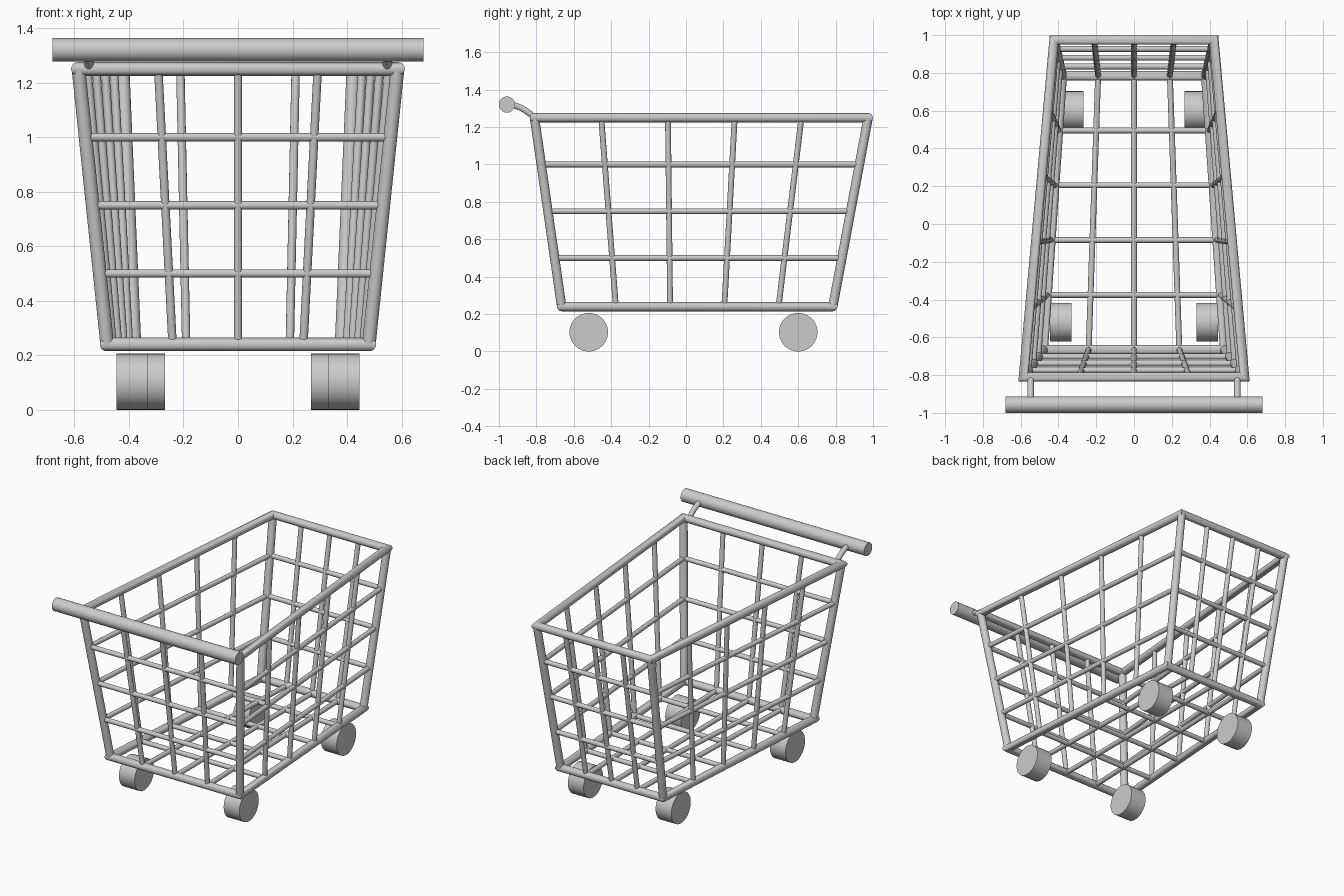
import bpy, bmesh, math
from mathutils import Vector

if "Cube" in bpy.data.objects:
    bpy.data.objects.remove(bpy.data.objects["Cube"])

FRAME_R, WIRE_R = 0.025, 0.0155

# Basket corners: front-left, front-right, back-right, back-left
top = [Vector(p) for p in ((-0.585, -0.81, 1.25), (0.585, -0.81, 1.25),
                           (0.423, 0.974, 1.25), (-0.423, 0.974, 1.25))]
bottom = [Vector(p) for p in ((-0.48, -0.665, 0.24), (0.48, -0.665, 0.24),
                              (0.38, 0.785, 0.24), (-0.38, 0.785, 0.24))]


def make_object(name, bm):
    bmesh.ops.recalc_face_normals(bm, faces=bm.faces)
    mesh = bpy.data.meshes.new(name)
    bm.to_mesh(mesh)
    bm.free()
    obj = bpy.data.objects.new(name, mesh)
    bpy.context.collection.objects.link(obj)
    return obj


def add_rod(bm, a, b, r, sides=16):
    """Capped cylinder between two points."""
    d = b - a
    mat = d.to_track_quat('Z', 'Y').to_matrix().to_4x4()
    mat.translation = (a + b) / 2
    bmesh.ops.create_cone(bm, cap_ends=True, segments=sides, radius1=r,
                          radius2=r, depth=d.length, matrix=mat)


def rods(name, pairs, r, sides=16):
    bm = bmesh.new()
    for a, b in pairs:
        add_rod(bm, Vector(a), Vector(b), r, sides)
    return make_object(name, bm)


def mitred_loop(name, pts, r, sides=20):
    """Horizontal closed tube with mitred corners."""
    bm = bmesh.new()
    rings = []
    for i, p in enumerate(pts):
        d0 = (p - pts[i - 1]).normalized()
        d1 = (pts[(i + 1) % len(pts)] - p).normalized()
        out = (d0 - d1).normalized()
        stretch = 1 / out.dot(d0.cross(Vector((0, 0, 1))))
        rings.append([bm.verts.new(p + out * (r * stretch * math.cos(t)) + Vector((0, 0, r * math.sin(t))))
                      for t in (2 * math.pi * k / sides for k in range(sides))])
    for i, ring in enumerate(rings):
        nxt = rings[(i + 1) % len(rings)]
        for k in range(sides):
            j = (k + 1) % sides
            bm.faces.new((ring[k], nxt[k], nxt[j], ring[j]))
    return make_object(name, bm)


# Main frame: rim, base and corner posts
mitred_loop("top_rim", top, FRAME_R)
mitred_loop("base_frame", bottom, FRAME_R)
rods("corner_posts", zip(bottom, top), FRAME_R, 20)

# Wire walls: uprights plus three horizontal wires on each side
levels = [(z - 0.24) / 1.01 for z in (0.5, 0.75, 1.0)]
for i, (name, n) in enumerate((("front", 4), ("right", 5), ("back", 4), ("left", 5))):
    j = (i + 1) % 4
    pairs = [(bottom[i].lerp(bottom[j], k / n), top[i].lerp(top[j], k / n)) for k in range(1, n)]
    pairs += [(bottom[i].lerp(top[i], t), bottom[j].lerp(top[j], t)) for t in levels]
    rods(name + "_wire_wall", pairs, WIRE_R)

# Wire floor
fl, fr, br, bl = bottom
floor = [(fl.lerp(fr, k / 4), bl.lerp(br, k / 4)) for k in range(1, 4)]
floor += [(fl.lerp(bl, k / 5), fr.lerp(br, k / 5)) for k in range(1, 5)]
rods("wire_floor", floor, WIRE_R)

# Push handle
rods("handle_bar", [((-0.68, -0.957, 1.32), (0.68, -0.957, 1.32))], 0.043, 32)

# Curved handle brackets
for side, s in (("left", -1), ("right", 1)):
    curve = bpy.data.curves.new(side + "_handle_bracket", 'CURVE')
    curve.dimensions = '3D'
    curve.bevel_depth = 0.017
    curve.bevel_resolution = 3
    curve.use_fill_caps = True
    path = curve.splines.new('BEZIER')
    path.bezier_points.add(1)
    ends = (((-0.955, 1.32), (-0.99, 1.325), (-0.90, 1.32)),
            ((-0.81, 1.25), (-0.85, 1.288), (-0.79, 1.23)))
    for bp, (co, h1, h2) in zip(path.bezier_points, ends):
        bp.handle_left_type = bp.handle_right_type = 'FREE'
        bp.co, bp.handle_left, bp.handle_right = [(s * 0.547, *q) for q in (co, h1, h2)]
    bpy.context.collection.objects.link(bpy.data.objects.new(curve.name, curve))

# Wheels
for end, x0, x1, y in (("front", 0.33, 0.446, -0.52), ("back", 0.267, 0.383, 0.60)):
    for side, s in (("left", -1), ("right", 1)):
        rods(f"{end}_{side}_wheel", [((s * x0, y, 0.103), (s * x1, y, 0.103))], 0.103, 40)

# Smooth tubes with crisp end caps
meshes = [o for o in bpy.context.collection.objects if o.type == 'MESH']
for o in meshes:
    o.select_set(True)
bpy.context.view_layer.objects.active = meshes[0]
bpy.ops.object.shade_smooth_by_angle(angle=math.radians(40))
